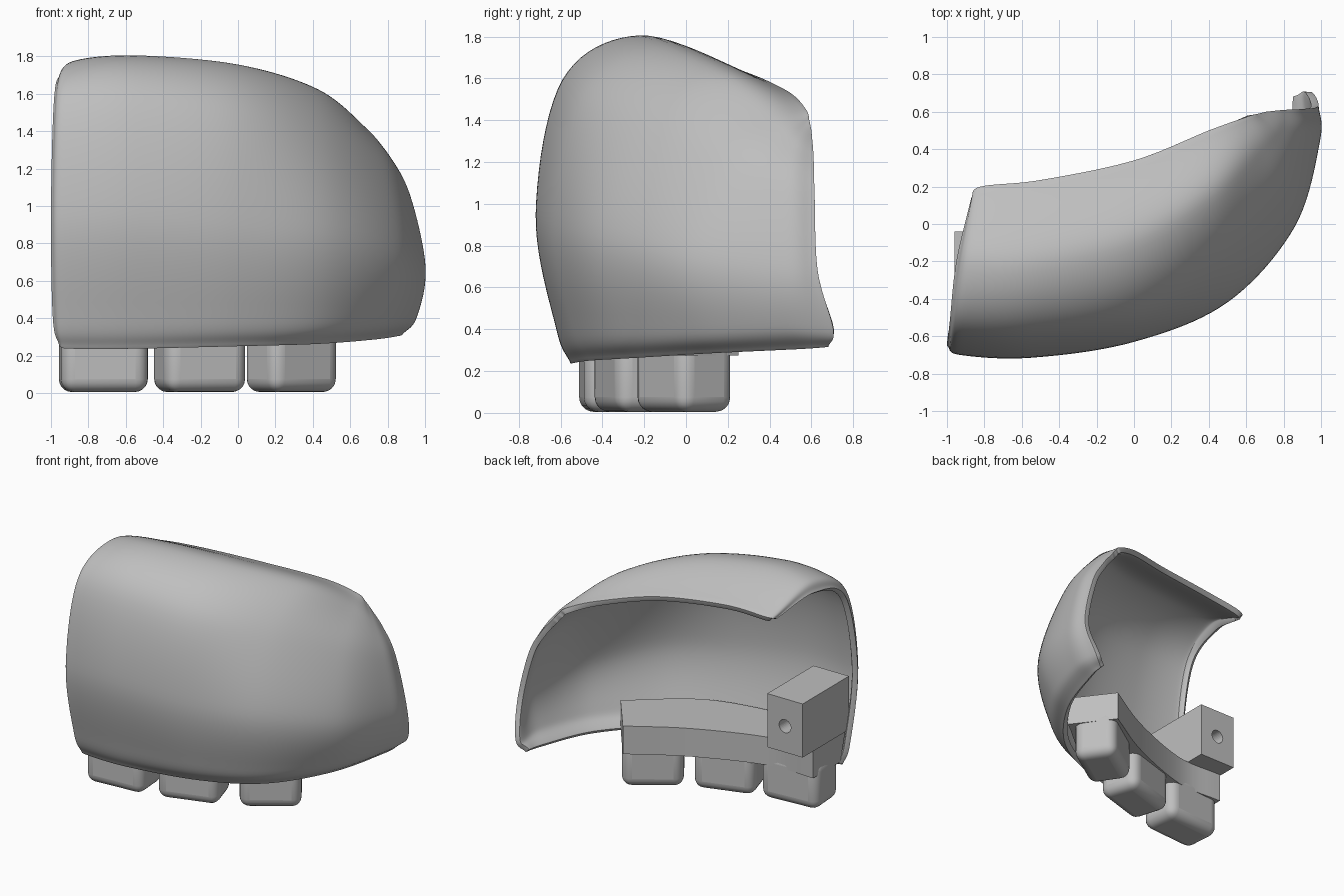
import bpy, bmesh, math
from mathutils import Vector, Matrix

if "Cube" in bpy.data.objects:
    bpy.data.objects.remove(bpy.data.objects["Cube"], do_unlink=True)

grey = bpy.data.materials.new("plain_grey")
grey.use_nodes = True
grey.diffuse_color = (0.52, 0.52, 0.52, 1)
grey.node_tree.nodes["Principled BSDF"].inputs["Base Color"].default_value = grey.diffuse_color


def spline(points, steps):
    """Smooth path through the given points."""
    pts = [Vector(p) for p in points]
    last = len(pts) - 1
    tangents = [pts[min(i + 1, last)] - pts[max(i - 1, 0)] for i in range(last + 1)]
    tangents = [t / 2 if 0 < i < last else t for i, t in enumerate(tangents)]
    path = []
    for i in range(last):
        for k in range(steps):
            t = k / steps
            a, b = pts[i], pts[i + 1]
            ease = t * t * (3 - 2 * t)
            path.append(a.lerp(b, ease) + tangents[i] * t * (1 - t) ** 2
                        - tangents[i + 1] * t * t * (1 - t))
    return path + [pts[-1]]


def add_object(name, bm):
    mesh = bpy.data.meshes.new(name)
    bm.to_mesh(mesh)
    bm.free()
    mesh.materials.append(grey)
    obj = bpy.data.objects.new(name, mesh)
    bpy.context.collection.objects.link(obj)
    return obj


def shade_smooth(obj, degrees):
    bpy.ops.object.select_all(action='DESELECT')
    obj.select_set(True)
    bpy.context.view_layer.objects.active = obj
    bpy.ops.object.shade_smooth_by_angle(angle=math.radians(degrees))


def add_bevel(obj, width, segments):
    bevel = obj.modifiers.new("rounding", 'BEVEL')
    bevel.width = width
    bevel.segments = segments
    bevel.limit_method = 'ANGLE'
    bevel.angle_limit = math.radians(50)


def box(name, centre, size, turn=0):
    bm = bmesh.new()
    bmesh.ops.create_cube(bm, size=1)
    bmesh.ops.transform(bm, verts=bm.verts, matrix=Matrix.Translation(centre)
                        @ Matrix.Rotation(math.radians(turn), 4, 'Z')
                        @ Matrix.Diagonal((*size, 1)))
    return add_object(name, bm)


# Shell: each section runs bottom rim, lower edge, belly, shoulder, crown, rear rim
left_rim = [(-.955, -.53, .25), (-.99, -.57, .4), (-1, -.65, .95),
            (-.985, -.52, 1.55), (-.95, -.2, 1.69), (-.87, .14, 1.6)]
left_edge = [(-.9, -.545, .237), (-.92, -.61, .4), (-.93, -.7, .95),
             (-.92, -.575, 1.58), (-.88, -.22, 1.775), (-.82, .2, 1.62)]
left_bay = [(-.55, -.545, .237), (-.55, -.615, .4), (-.55, -.715, .95),
            (-.55, -.585, 1.59), (-.55, -.22, 1.805), (-.5, .235, 1.64)]
middle = [(0, -.46, .25), (0, -.54, .4), (0, -.63, .9),
          (0, -.49, 1.52), (0, -.1, 1.755), (0, .34, 1.61)]
right_bay = [(.42, -.26, .262), (.47, -.34, .4), (.5, -.415, .85),
             (.44, -.22, 1.4), (.43, .15, 1.62), (.4, .5, 1.53)]
right_turn = [(.72, .12, .285), (.8, .04, .4), (.86, -.01, .75),
              (.78, .17, 1.22), (.69, .4, 1.41), (.61, .575, 1.45)]
right_edge = [(.86, .54, .305), (.945, .47, .41), (.995, .45, .68),
              (.91, .47, 1.08), (.79, .52, 1.29), (.665, .59, 1.4)]
right_rim = [(.88, .68, .315), (.95, .705, .4), (.985, .63, .68),
             (.9, .615, 1.05), (.8, .61, 1.23), (.705, .6, 1.35)]

sections = [spline(s, 10) for s in (left_rim, left_edge, left_bay, middle,
                                    right_bay, right_turn, right_edge, right_rim)]
rows = [spline(row, 10) for row in zip(*sections)]
bm = bmesh.new()
grid = [[bm.verts.new(p) for p in row] for row in rows]
for low, high in zip(grid, grid[1:]):
    for i in range(len(low) - 1):
        bm.faces.new((low[i], low[i + 1], high[i + 1], high[i]))
shell = add_object("shell", bm)
wall = shell.modifiers.new("wall", 'SOLIDIFY')
wall.thickness = 0.04
wall.offset = -1
add_bevel(shell, 0.018, 3)
shade_smooth(shell, 60)

# Curved rail fixed inside the lower edge of the shell, leaning outward with it
inner = spline([(-.95, -.18, 0), (-.57, -.175, 0), (-.05, .015, 0), (.36, .25, 0)], 6)
outer = spline([(-.95, -.51, 0), (-.45, -.5, 0), (.12, -.38, 0), (.58, -.04, 0)], 6)
bm = bmesh.new()
rings = []
for a, b in zip(inner, outer):
    lean = b + (b - a).normalized() * 0.06
    rings.append([bm.verts.new((p.x, p.y, z))
                  for p, z in ((a, .275), (b, .275), (lean, .49), (a, .49))])
for r, s in zip(rings, rings[1:]):
    for k in range(4):
        n = (k + 1) % 4
        bm.faces.new((r[k], r[n], s[n], s[k]))
bm.faces.new(rings[0])
bm.faces.new(rings[-1])
bmesh.ops.recalc_face_normals(bm, faces=bm.faces)
rail = add_object("rail", bm)
shade_smooth(rail, 30)

# Mounting block with a round hole in its rear face
block = box("mounting_block", (-.81, -.32, .695), (.3, .56, .41))
bm = bmesh.new()
bmesh.ops.create_cone(bm, cap_ends=True, segments=32, radius1=.05, radius2=.05, depth=.4,
                      matrix=Matrix.Translation((-.81, -.04, .69)) @ Matrix.Rotation(math.pi / 2, 4, 'X'))
cutter = add_object("hole_cutter", bm)
cutter.hide_render = True
cutter.hide_viewport = True
hole = block.modifiers.new("hole", 'BOOLEAN')
hole.operation = 'DIFFERENCE'
hole.solver = 'EXACT'
hole.object = cutter
shade_smooth(block, 30)

# Three rounded feet following the rail
for name, x, y, width, turn in (("left_foot", -.72, -.345, .465, 4),
                                ("middle_foot", -.205, -.24, .45, 17),
                                ("right_foot", .285, -.01, .43, 34)):
    foot = box(name, (x, y, .185), (width, .31, .36), turn)
    add_bevel(foot, 0.07, 5)
    shade_smooth(foot, 40)
